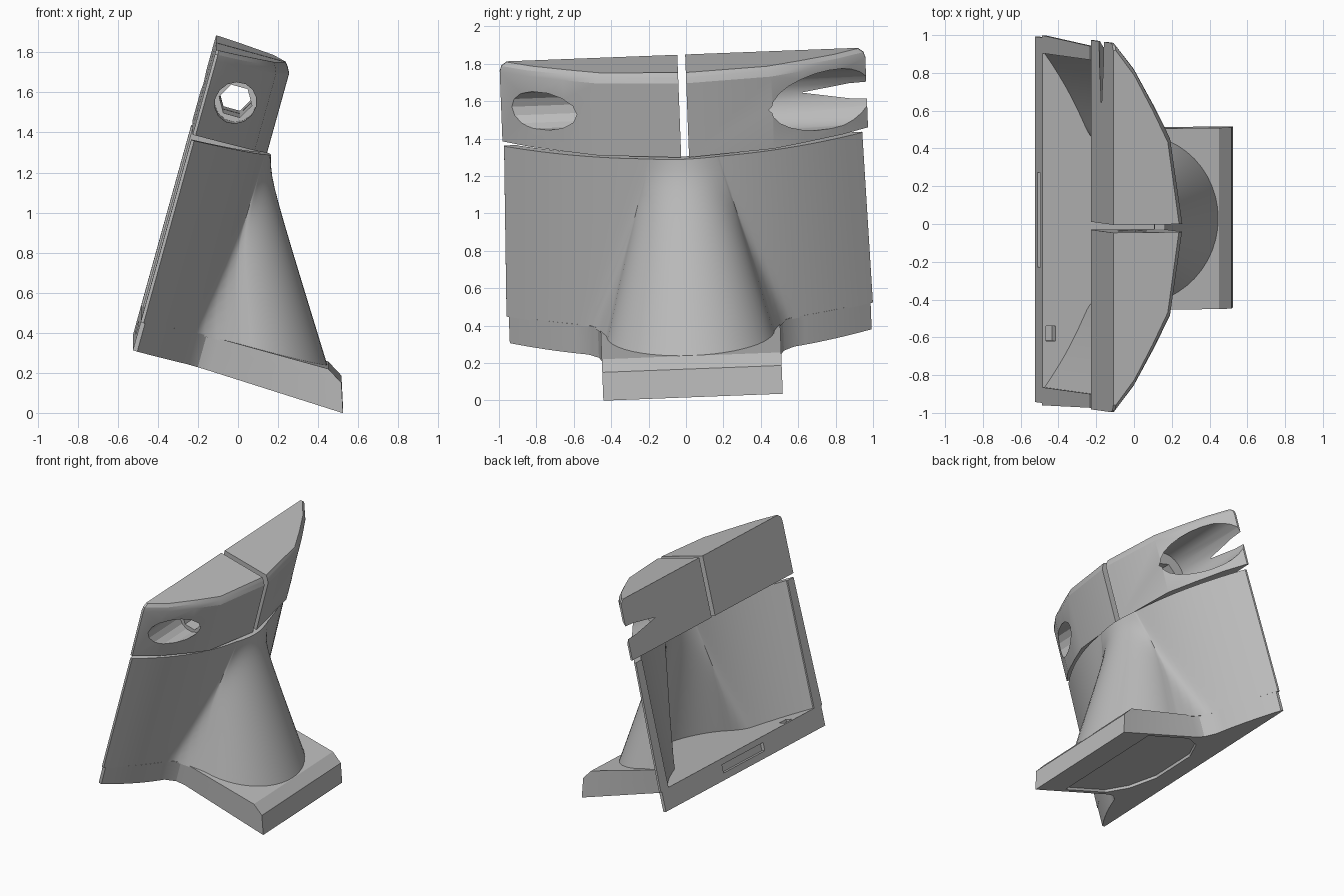
import bpy, bmesh, math
from mathutils import Matrix

if "Cube" in bpy.data.objects:
    bpy.data.objects.remove(bpy.data.objects["Cube"])

# Local frame: x = outward from the open back, y = width, z = height; leaned and rolled
FRAME = (Matrix.Translation((-0.525, 0.025, 0.35))
         @ Matrix.Rotation(math.radians(2.2), 4, 'X')
         @ Matrix.Rotation(math.radians(15.5), 4, 'Y'))

grey = bpy.data.materials.new("plain_grey")
grey.use_nodes = True
GREY = (0.5, 0.5, 0.5, 1)
grey.diffuse_color = GREY
grey.node_tree.nodes["Principled BSDF"].inputs["Base Color"].default_value = GREY

HALF = 0.968


def finish(name, bm):
    bmesh.ops.recalc_face_normals(bm, faces=bm.faces[:])
    mesh = bpy.data.meshes.new(name)
    bm.to_mesh(mesh)
    bm.free()
    mesh.materials.append(grey)
    ob = bpy.data.objects.new(name, mesh)
    bpy.context.collection.objects.link(ob)
    ob.matrix_world = FRAME
    return ob


def skin(bm, layers):
    """Join stacked closed rings of points with side faces."""
    rings = [[bm.verts.new(p) for p in layer] for layer in layers]
    n = len(rings[0])
    for low, high in zip(rings, rings[1:]):
        for i in range(n):
            j = (i + 1) % n
            bm.faces.new((low[i], low[j], high[j], high[i]))
    return rings


def prism(name, layers):
    bm = bmesh.new()
    rings = skin(bm, layers)
    bm.faces.new(rings[0])
    bm.faces.new(rings[-1])
    return finish(name, bm)


def box(name, u, v, w):
    return prism(name, [[(u[0], v[0], z), (u[1], v[0], z),
                         (u[1], v[1], z), (u[0], v[1], z)] for z in w])


def rod(name, radius, sides, v0, v1, u0=0.166, u1=0.166):
    ring = [2 * math.pi * i / sides for i in range(sides)]
    return prism(name, [[(u + radius * math.cos(a), v, 1.32 + radius * math.sin(a))
                         for a in ring] for u, v in ((u0, v0), (u1, v1))])


def cut(target, cutter):
    mod = target.modifiers.new("cut", 'BOOLEAN')
    mod.operation, mod.solver, mod.object = 'DIFFERENCE', 'EXACT', cutter
    bpy.context.view_layer.update()
    bpy.context.view_layer.objects.active = target
    bpy.ops.object.modifier_apply(modifier=mod.name)
    bpy.data.objects.remove(cutter)


def bow(v, half=HALF, depth=0.39, drop=0.375):
    return depth - drop * (v / half) ** 2


def soft_max(a, b, k=0.07):
    return (a + b + math.sqrt((a - b) ** 2 + k * k)) / 2


def mirrored(half):
    """Complete a half outline (centre to edge) across y = 0."""
    return [(u, -v) for u, v in reversed(half) if v > 0] + half


# Shell: bowed, slightly tapering wall with a conical neck blending out of its front
def shell_half(w, inner):
    t = (w - 0.15) / 0.95
    if inner:
        wall, r, front = (0.885, 0.33, 0.32), 0.40 - 0.24 * t, 0.765 - 0.46 * t
    else:
        wall, r, front = (0.98 - 0.022 * t, 0.39, 0.375), 0.45 - 0.27 * t, 0.965 - 0.61 * t
    c = front - r
    pts = []
    for i in range(13):
        a = math.pi / 2 * i / 12
        v = r * math.sin(a)
        pts.append((soft_max(c + r * math.cos(a), bow(v, *wall)), v))
    for i in range(1, 15):
        v = r + (wall[0] - r) * (i / 14) ** 1.8
        pts.append((soft_max(c - 4 * (v - r), bow(v, *wall)), v))
    return pts + [(0, wall[0])]


def shell_ring(w):
    ring = mirrored(shell_half(w, False)) + mirrored(shell_half(w, True))[::-1]
    return [(u, v, w) for u, v in ring]


bm = bmesh.new()
rings = skin(bm, [shell_ring(0.145 + 0.945 * i / 18) for i in range(19)])
for ring in (rings[0], rings[-1]):
    n = len(ring)
    for i in range(n // 2 - 1):
        bm.faces.new((ring[i], ring[i + 1], ring[n - 2 - i], ring[n - 1 - i]))
shell = finish("hollow_shell", bm)


# Base plate: bowed footprint with a square tongue and sloped nose
def base_layer(tip, w, tilt=0.0):
    half = [(tip, 0), (tip, 0.48), (0.40, 0.48), (0.34, 0.495)]
    for i in range(8):
        v = 0.55 + (HALF - 0.55) * i / 7
        half.append((bow(v) + 0.008, v))
    half.append((0, HALF))
    return [(u, v, w - tilt * u) for u, v in mirrored(half)]


base = prism("base_plate", [base_layer(1.1, 0, 0.037),
                            base_layer(1.052, 0.103), base_layer(0.97, 0.153)])

# Shallow grip recess under the tongue, rounded toward the back
recess = [(0.84, 0), (0.84, 0.45), (0.45, 0.45), (0.30, 0.36), (0.20, 0.18)]
cut(base, prism("recess_cutter", [[(u, v, z - 0.037 * u) for u, v in mirrored(recess)]
                                  for z in (-0.1, 0.02)]))
# Notches along the back rim
cut(base, box("slot_cutter", (-0.1, 0.025), (-0.25, 0.25), (0.05, 0.11)))
cut(base, box("notch_cutter", (0.02, 0.07), (-0.64, -0.56), (0.09, 0.3)))


# Clamp head: solid faceted block with a chamfered top
def head_layer(w, k=1.0, side=1.0, sag=0.0):
    half = [(0.395, 0), (0.325, 0.47), (0.235, 0.645), (0.125, 0.84), (0.015, 0.978), (0, 0.978)]
    return [(u * k, v * side + 0.012, w - sag * (1 - abs(v)))
            for u, v in mirrored(half)]


head = prism("clamp_head", [head_layer(1.118, sag=0.025), head_layer(1.505),
                            head_layer(1.535, 0.96, 0.99), head_layer(1.556, 0.92, 0.96)])
# Split, cross bolt hole, and a wide slanted counterbore that breaks out at the back
cut(head, box("split_cutter", (-0.1, 0.6), (-0.014, 0.028), (1.0, 1.7)))
cut(head, rod("bolt_cutter", 0.085, 6, -1.2, 1.2))
cut(head, rod("nut_cutter", 0.105, 14, -1.2, -0.52))
cut(head, rod("counterbore_cutter", 0.162, 24, 0.36, 1.2, 0.168, 0.15))

# Smooth curved walls, keep hard edges
for ob, limit in ((shell, 35), (base, 25), (head, 19)):
    bpy.ops.object.select_all(action='DESELECT')
    ob.select_set(True)
    bpy.context.view_layer.objects.active = ob
    bpy.ops.object.shade_smooth_by_angle(angle=math.radians(limit))
